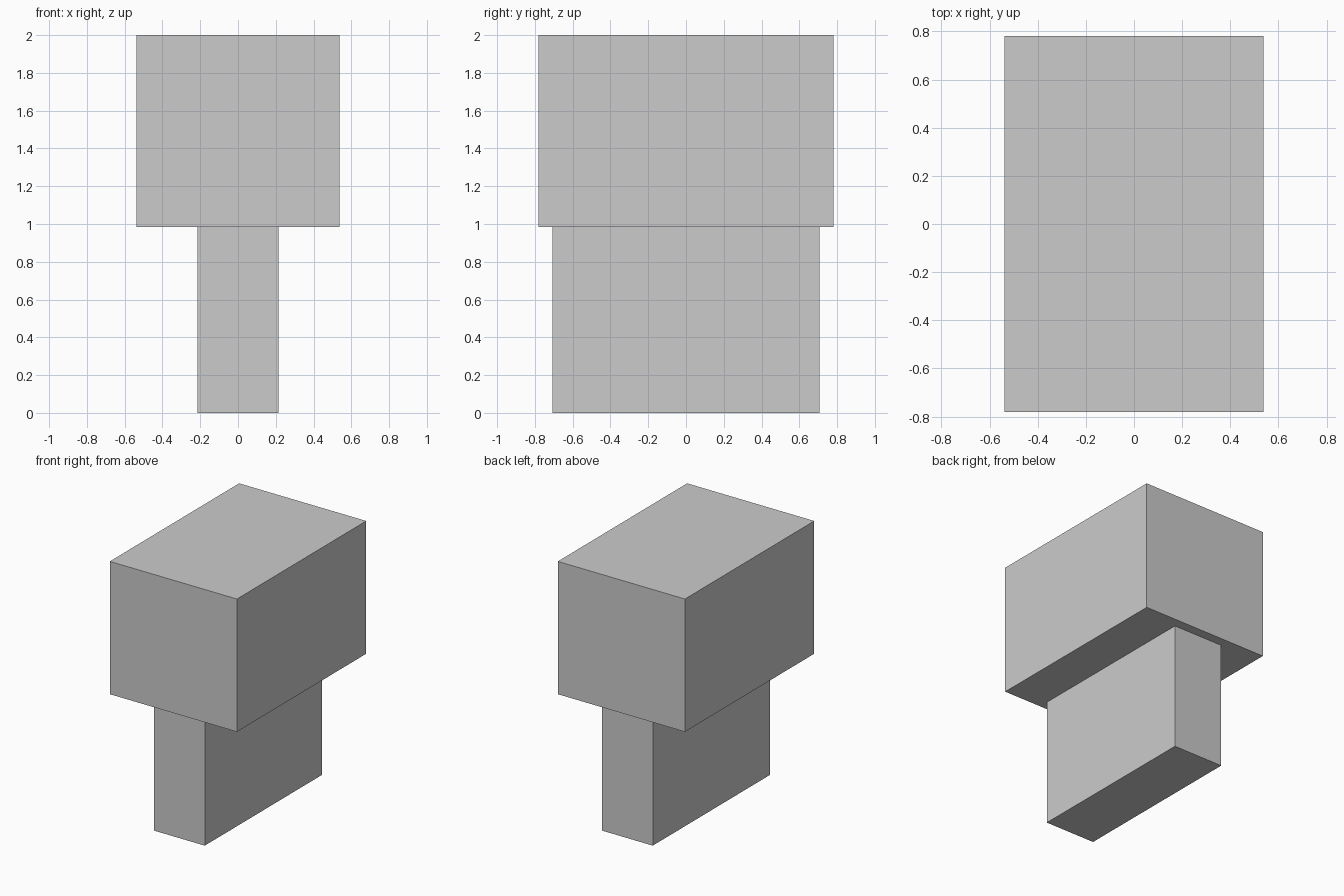
import bpy

if "Cube" in bpy.data.objects:
    bpy.data.objects.remove(bpy.data.objects["Cube"])


def box(name, size, z0, z1):
    """Axis-aligned box centred on x = y = 0, spanning z0 to z1."""
    bpy.ops.mesh.primitive_cube_add(size=1, location=(0, 0, (z0 + z1) / 2))
    obj = bpy.context.object
    obj.name = name
    obj.scale = (size[0], size[1], z1 - z0)
    bpy.ops.object.transform_apply(location=False, rotation=False, scale=True)
    return obj


# Narrow pedestal below, wider block resting on it
box("pedestal", (0.428, 1.414), 0.0, 0.985)
box("upper_block", (1.075, 1.562), 0.985, 2.0)
